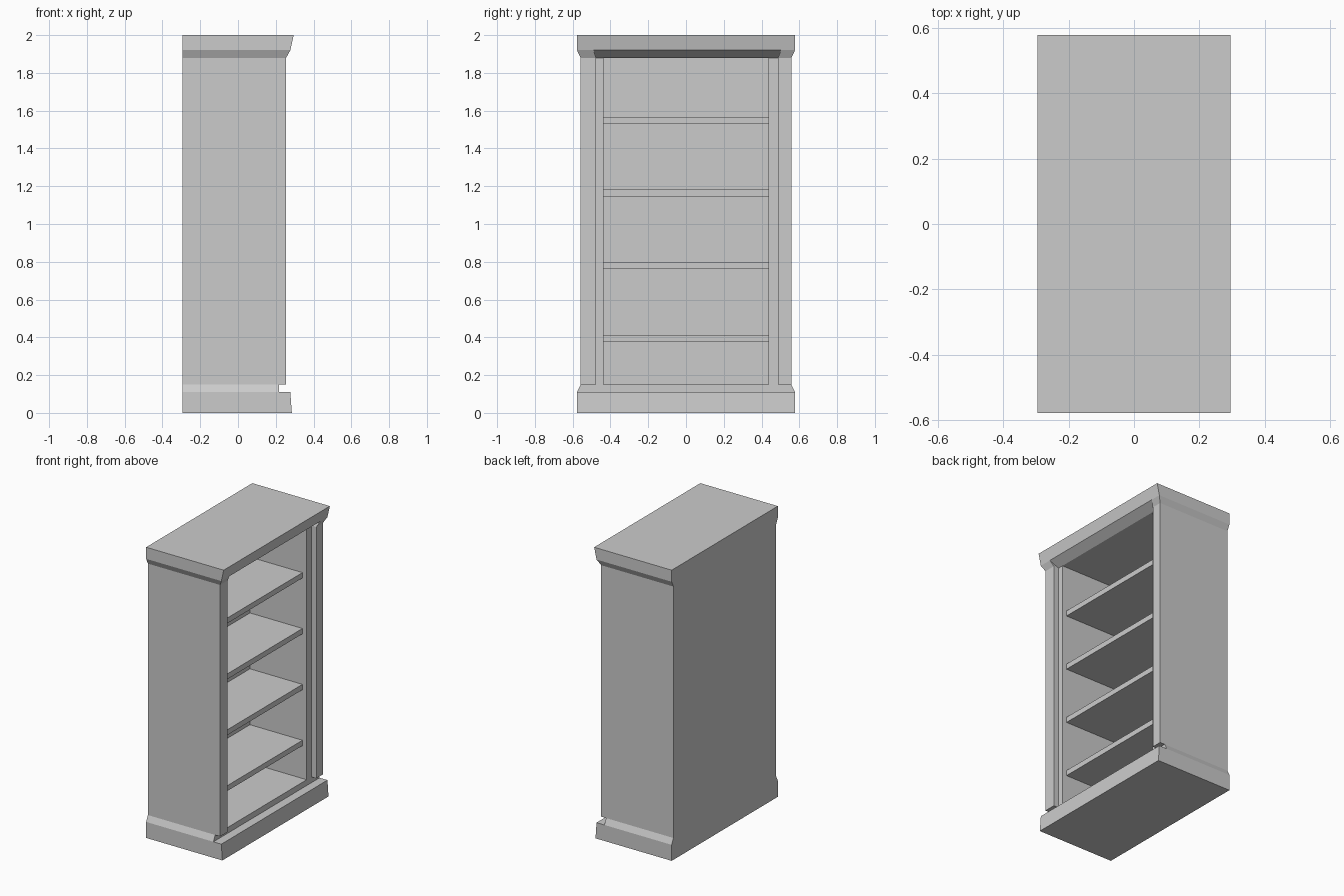
import bpy, bmesh

if "Cube" in bpy.data.objects:
    bpy.data.objects.remove(bpy.data.objects["Cube"])

BACK = -0.295           # flat rear plane
STILE, RECESS = 0.255, 0.217   # stile face and recessed frame face
SIDE, INNER = 0.558, 0.437     # outer side and opening half-widths
PANEL = -0.215          # inside face of the back panel


def loft(name, rings):
    """Solid skinned through equal-length rings of (x, y, z) points."""
    bm = bmesh.new()
    vs = [[bm.verts.new(p) for p in ring] for ring in rings]
    n = len(rings[0])
    bm.faces.new(vs[0][::-1])
    bm.faces.new(vs[-1])
    for a, b in zip(vs, vs[1:]):
        for i in range(n):
            j = (i + 1) % n
            bm.faces.new((a[i], a[j], b[j], b[i]))
    bmesh.ops.remove_doubles(bm, verts=bm.verts, dist=1e-5)
    bmesh.ops.recalc_face_normals(bm, faces=bm.faces)
    mesh = bpy.data.meshes.new(name)
    bm.to_mesh(mesh)
    bm.free()
    obj = bpy.data.objects.new(name, mesh)
    bpy.context.collection.objects.link(obj)
    return obj


def rect(front, half, z, back=BACK):
    return [(back, -half, z), (front, -half, z), (front, half, z), (back, half, z)]


def stepped(front, half, recess, left, right, z):
    """Rectangle whose front edge is set back between the two stiles."""
    return [(BACK, -half, z), (front, -half, z), (front, left, z), (recess, left, z),
            (recess, right, z), (front, right, z), (front, half, z), (BACK, half, z)]


# Plinth with a shadow gap at the front and a bevel up to the sides
loft("plinth", [rect(0.285, 0.577, 0), rect(0.277, 0.577, 0.11),
                rect(RECESS, 0.577, 0.11), rect(RECESS, SIDE, 0.15)])

# Carcass: sides, stiles and back panel in one C-shaped section
section = [(BACK, -SIDE), (STILE, -SIDE), (STILE, -0.476), (RECESS, -0.476),
           (RECESS, -INNER), (PANEL, -INNER), (PANEL, INNER), (RECESS, INNER),
           (RECESS, 0.487), (STILE, 0.487), (STILE, SIDE), (BACK, SIDE)]
loft("carcass", [[(x, y, z) for x, y in section] for z in (0.15, 1.88)])

# Flared cornice, following the recess between the stiles
loft("cornice", [stepped(STILE, SIDE, RECESS, -0.476, 0.487, 1.88),
                 stepped(0.277, 0.577, 0.277, -0.49, 0.503, 1.92),
                 stepped(0.295, 0.577, 0.295, -0.49, 0.503, 2.0)])

# Shelves
for i in range(4):
    z = 0.376 + i * 0.3845
    loft(f"shelf_{i + 1}", [rect(0.185, INNER, z, PANEL), rect(0.185, INNER, z + 0.037, PANEL)])
